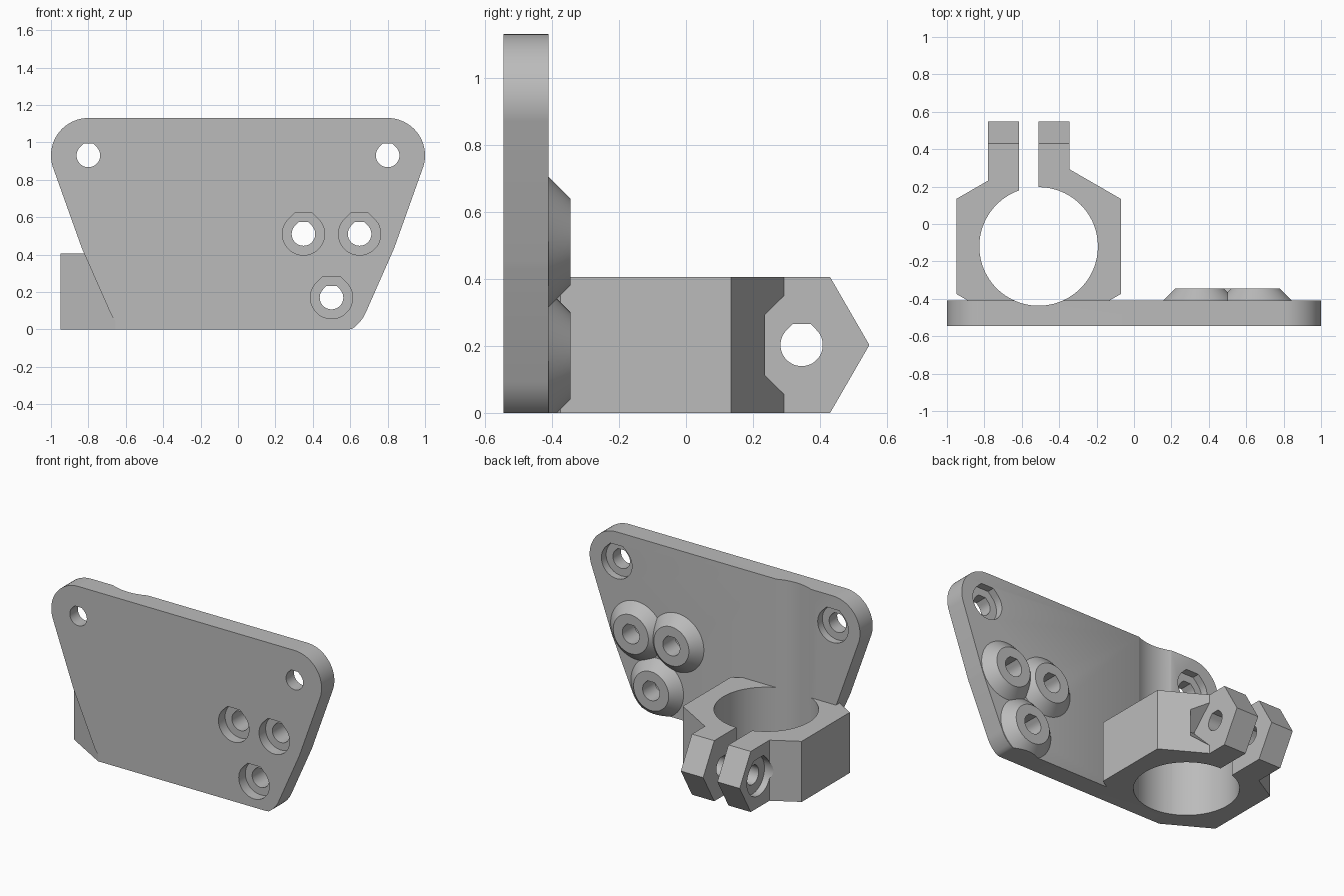
import bpy
import bmesh
import math
from mathutils.geometry import convex_hull_2d

if "Cube" in bpy.data.objects:
    bpy.data.objects.remove(bpy.data.objects["Cube"], do_unlink=True)

grey = bpy.data.materials.new("grey plastic")
grey.use_nodes = True
grey.diffuse_color = (0.5, 0.5, 0.5, 1)
grey.node_tree.nodes["Principled BSDF"].inputs["Base Color"].default_value = (0.5, 0.5, 0.5, 1)

FRONT, BACK, BOSS_TOP = -0.545, -0.41, -0.345
HEIGHT = 0.405                      # clamp height
CX, CY = -0.51, -0.12               # bore centre
BOLTS = [(0.5, 0.17), (0.35, 0.51), (0.65, 0.51)]
MOUNTS = [(-0.8, 0.93), (0.8, 0.93)]
HOLE_R, HEAD_R = 0.063, 0.113


def circle(cx, cy, r, n=64, start=0.0):
    return [(cx + r * math.cos(start + math.tau * i / n),
             cy + r * math.sin(start + math.tau * i / n)) for i in range(n)]


def teardrop(cx, cy, r):
    """Circle whose top is two 45 degree slopes with a flat."""
    w = r * math.tan(math.pi / 8)
    arc = [(cx + r * math.cos(a), cy + r * math.sin(a))
           for a in (math.radians(135 + 270 * i / 36) for i in range(37))]
    return arc + [(cx + w, cy + r), (cx - w, cy + r)]


def loft(name, lower, upper, axis, a, b):
    """Solid between two matching outlines at a and b along an axis."""
    place = {"X": lambda p, t: (t, p[0], p[1]),
             "Y": lambda p, t: (p[0], t, p[1]),
             "Z": lambda p, t: (p[0], p[1], t)}[axis]
    bm = bmesh.new()
    lo = [bm.verts.new(place(p, a)) for p in lower]
    hi = [bm.verts.new(place(p, b)) for p in upper]
    bm.faces.new(lo)
    bm.faces.new(hi)
    for i in range(len(lo)):
        j = (i + 1) % len(lo)
        bm.faces.new((lo[i], lo[j], hi[j], hi[i]))
    bmesh.ops.recalc_face_normals(bm, faces=bm.faces)
    mesh = bpy.data.meshes.new(name)
    bm.to_mesh(mesh)
    bm.free()
    mesh.materials.append(grey)
    obj = bpy.data.objects.new(name, mesh)
    bpy.context.collection.objects.link(obj)
    return obj


def prism(name, pts, axis, a, b):
    return loft(name, pts, pts, axis, a, b)


def box(name, x, y, z):
    pts = [(x[0], y[0]), (x[1], y[0]), (x[1], y[1]), (x[0], y[1])]
    return prism(name, pts, "Z", *z)


def combine(obj, tools, operation="DIFFERENCE"):
    bpy.context.view_layer.objects.active = obj
    for tool in tools:
        mod = obj.modifiers.new("cut", "BOOLEAN")
        mod.operation, mod.object, mod.solver = operation, tool, "EXACT"
        bpy.ops.object.modifier_apply(modifier=mod.name)


# Mounting plate: hull around the bolt positions, flat on the ground
outline = []
for x, z in BOLTS[:1] + BOLTS[2:] + MOUNTS[1:]:
    for px, pz in circle(x, z, 0.2):
        outline += [(px, max(pz, 0.0)), (-px, max(pz, 0.0))]
outline = [outline[i] for i in convex_hull_2d(outline)]
plate = prism("mounting_plate", outline, "Y", FRONT, BACK)

# Conical bosses behind the bolt holes
bosses = [loft("bolt_boss_%d" % (i + 1), circle(x, z, 0.195), circle(x, z, 0.13),
               "Y", BACK, BOSS_TOP) for i, (x, z) in enumerate(BOLTS)]

# Clamp body: hexagon joined with a pointed ear block
clamp = prism("pipe_clamp", circle(CX, CY, 0.508, 6, math.pi / 6), "Z", 0, HEIGHT)
ear_profile = [(0.05, 0), (0.43, 0), (0.547, HEIGHT / 2), (0.43, HEIGHT), (0.05, HEIGHT)]
ears = prism("ear_block", ear_profile, "X", -0.78, -0.345)
combine(clamp, [ears], "UNION")

# Cutters
front_trim = box("front_trim", (-2, 2), (-1, FRONT), (-1, 1))
ground_trim = box("ground_trim", (-2, 2), (-1, 1), (-1, 0))
bore = prism("bore", circle(CX, CY, 0.317, 96), "Z", -0.5, 1.5)
slot = box("slot", (-0.615, CX), (CY, 0.8), (-0.5, 1))
ear_y, ear_z = 0.345, HEIGHT / 2
clamp_hole = prism("clamp_hole", teardrop(ear_y, ear_z, HOLE_R), "X", -1, -0.3)
head_recess = prism("head_recess", teardrop(ear_y, ear_z, 0.125), "X", -0.9, -0.735)
nut_pocket = prism("nut_pocket", circle(ear_y, ear_z, 0.2, 4), "X", -0.345, -0.245)
bolt_cuts, mount_cuts = [], []
for x, z in BOLTS:
    bolt_cuts.append(prism("bolt_hole", teardrop(x, z, HOLE_R), "Y", -1, 0))
    bolt_cuts.append(prism("bolt_recess", teardrop(x, z, HEAD_R), "Y", -1, FRONT + 0.07))
for x, z in MOUNTS:
    mount_cuts.append(prism("mount_hole", teardrop(x, z, HOLE_R), "Y", -1, 0))
    mount_cuts.append(prism("mount_recess", teardrop(x, z, HEAD_R), "Y", BACK - 0.05, 0))

# Carve the parts
combine(clamp, [front_trim, plate, bore, slot, clamp_hole, head_recess, nut_pocket])
combine(plate, [bore] + bolt_cuts + mount_cuts)
for boss in bosses:
    combine(boss, [ground_trim] + bolt_cuts)

for helper in [ears, front_trim, ground_trim, bore, slot, clamp_hole,
               head_recess, nut_pocket] + bolt_cuts + mount_cuts:
    bpy.data.objects.remove(helper, do_unlink=True)

# Smooth round walls, crisp edges
bpy.ops.object.select_all(action="DESELECT")
for obj in [plate, clamp] + bosses:
    obj.select_set(True)
bpy.context.view_layer.objects.active = plate
bpy.ops.object.shade_smooth_by_angle(angle=math.radians(25))
